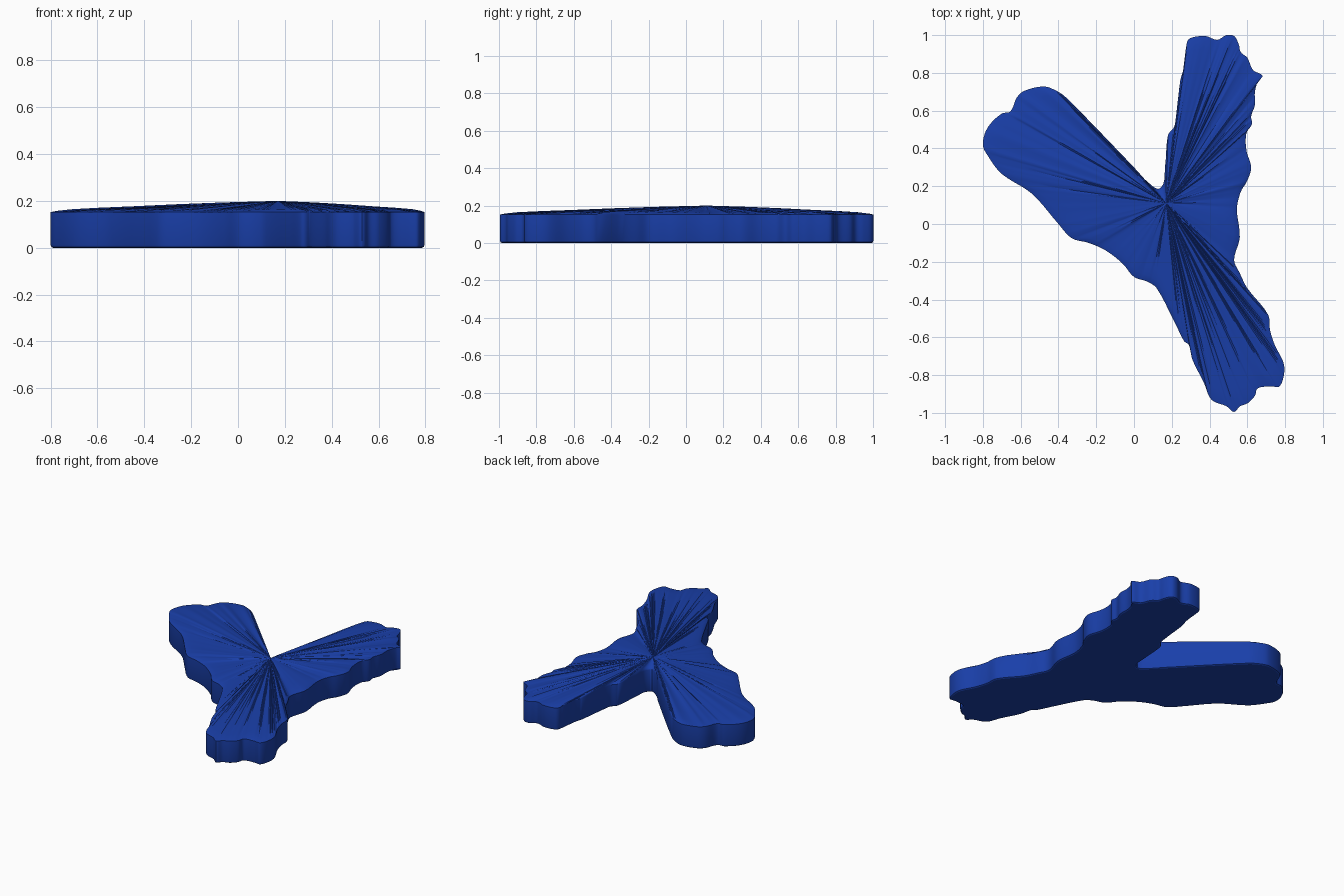
import bpy, bmesh, random
from mathutils import Vector

if "Cube" in bpy.data.objects:
    bpy.data.objects.remove(bpy.data.objects["Cube"])

random.seed(4)
CENTER = Vector((0.17, 0.11))
RIM_Z = 0.152
SUB = 5

# Outline of the three-armed plate, clockwise from the notch between two arms
OUTLINE = [Vector(p) for p in [
    (.14, .19), (.165, .31), (.18, .47), (.215, .52), (.245, .76), (.265, .83),
    (.28, .96), (.30, .985), (.38, .995), (.44, .975), (.49, 1), (.53, .995),
    (.555, .95), (.565, .91), (.6, .88), (.63, .815), (.68, .785), (.66, .765),
    (.64, .70), (.64, .63), (.62, .57), (.625, .53), (.595, .48), (.595, .39),
    (.62, .30), (.6, .23), (.565, .17), (.545, .08), (.56, -.07), (.53, -.19),
    (.56, -.26), (.6, -.34), (.71, -.48), (.72, -.56), (.745, -.64), (.79, -.73),
    (.795, -.79), (.77, -.86), (.73, -.86), (.655, -.87), (.64, -.91),
    (.6, -.95), (.56, -.965), (.53, -.995), (.49, -.965), (.41, -.93),
    (.37, -.84), (.31, -.72), (.29, -.64), (.265, -.62), (.22, -.53),
    (.12, -.34), (.07, -.305), (0, -.28), (-.06, -.21), (-.15, -.14),
    (-.24, -.10), (-.33, -.075), (-.4, 0), (-.54, .16), (-.7, .265),
    (-.77, .355), (-.8, .42), (-.775, .51), (-.7, .585), (-.655, .595),
    (-.62, .67), (-.58, .705), (-.48, .728), (-.42, .71), (-.36, .67),
    (0, .30), (.07, .225)]]


def smooth_loop(pts, sub):
    """Closed centripetal-style spline with tangents limited by segment length."""
    out, n = [], len(pts)
    for i in range(n):
        a, b, c, d = (pts[(i + k) % n] for k in (-1, 0, 1, 2))
        seg = (c - b).length
        m0 = (c - a).normalized() * seg
        m1 = (d - b).normalized() * seg
        for k in range(sub):
            t = k / sub
            out.append(b * (2*t**3 - 3*t**2 + 1) + m0 * (t**3 - 2*t**2 + t)
                       + c * (3*t**2 - 2*t**3) + m1 * (t**3 - t**2))
    return out


loop = smooth_loop(OUTLINE, SUB)
N = len(loop)
inward = []
for i in range(N):
    t = loop[(i + 1) % N] - loop[i - 1]
    inward.append(Vector((t.y, -t.x)).normalized())

# Fine radial creases plus broader folds running out from the centre
fine = [random.uniform(-1, 1) for _ in range(N)]
coarse = [random.uniform(-1, 1) for _ in range(N // 4 + 2)]
crease = [0.0022 * fine[i] + 0.003 * (coarse[i // 4] * (1 - i % 4 / 4)
          + coarse[i // 4 + 1] * (i % 4 / 4)) for i in range(N)]

bm = bmesh.new()
rings = []

# Domed top: rings shrinking towards the centre
for t, z, amount in [(.08, .197, .25), (.25, .191, .6), (.45, .182, 1), (.65, .173, 1),
                     (.8, .167, 1), (.92, .161, .9), (.975, .156, .5), (1, RIM_Z, 0)]:
    rings.append([bm.verts.new((*CENTER.lerp(p, t), z + crease[i] * amount))
                  for i, p in enumerate(loop)])

# Side wall with a small rounded lower edge
for inset, z in [(0, .012), (.003, .004), (.010, 0)]:
    rings.append([bm.verts.new((*(p + inward[i] * inset), z)) for i, p in enumerate(loop)])

top = bm.verts.new((*CENTER, .2))
bottom = bm.verts.new((*CENTER, 0))
for i in range(N):
    j = (i + 1) % N
    bm.faces.new((top, rings[0][i], rings[0][j]))
    bm.faces.new((bottom, rings[-1][j], rings[-1][i]))
    for a, b in zip(rings, rings[1:]):
        bm.faces.new((a[i], b[i], b[j], a[j]))
bmesh.ops.recalc_face_normals(bm, faces=bm.faces)

mesh = bpy.data.meshes.new("winged_plate")
bm.to_mesh(mesh)
bm.free()
plate = bpy.data.objects.new("winged_plate", mesh)
bpy.context.collection.objects.link(plate)

# Blue material
blue = bpy.data.materials.new("blue")
blue.diffuse_color = (0.01, 0.05, 0.40, 1)
blue.use_nodes = True
blue.node_tree.nodes["Principled BSDF"].inputs["Base Color"].default_value = blue.diffuse_color
mesh.materials.append(blue)

bpy.context.view_layer.objects.active = plate
plate.select_set(True)
bpy.ops.object.shade_smooth_by_angle(angle=0.5)
